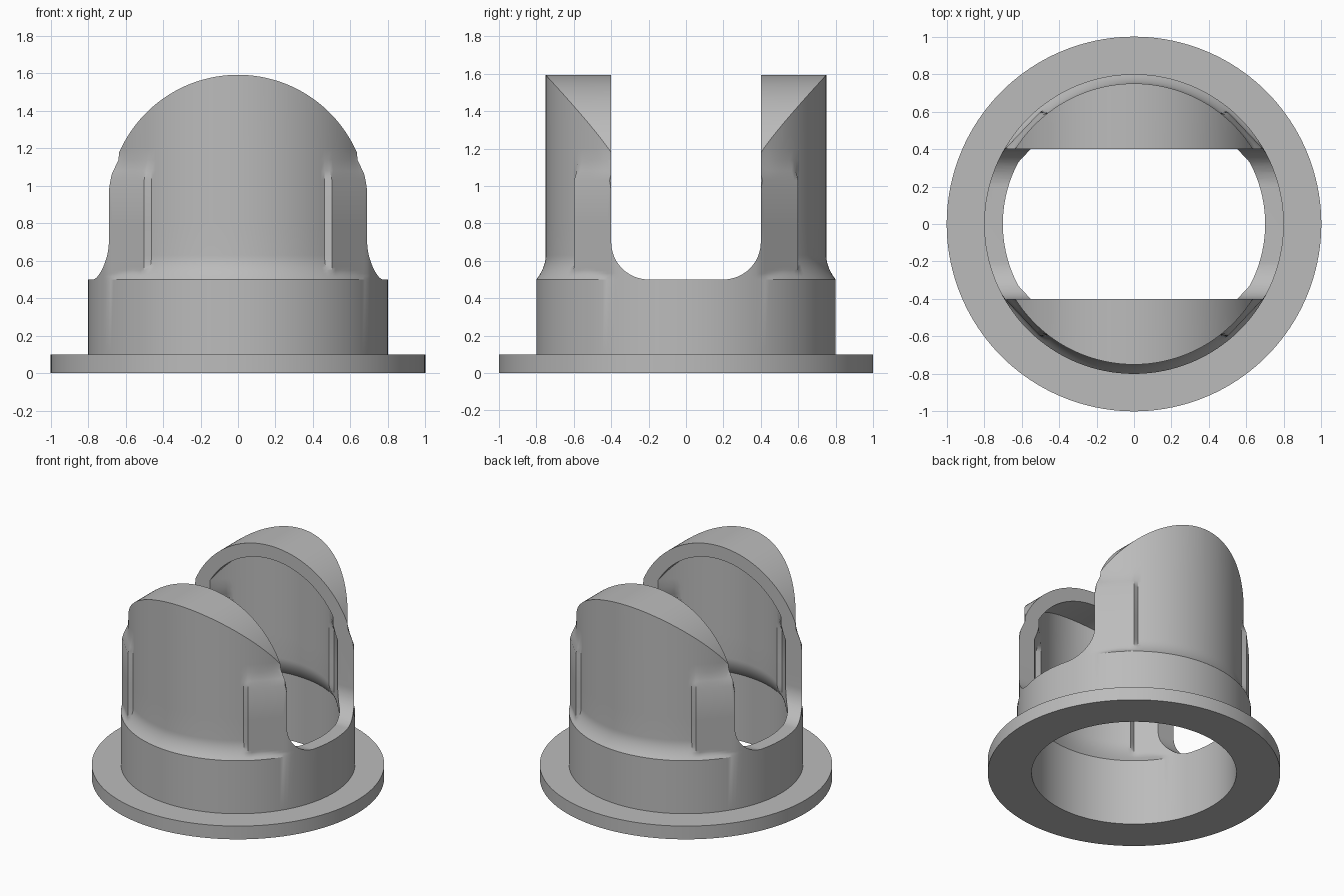
import bpy
import bmesh
from math import sin, cos, pi, radians

cube = bpy.data.objects.get("Cube")
if cube:
    bpy.data.objects.remove(cube, do_unlink=True)

SEGMENTS = 180
WALL = 0.1            # wall thickness
SHOULDER = 0.5        # height where the collar ends
SPRING = 0.9          # height where the arch begins

grey = bpy.data.materials.new("plain_grey")
grey.use_nodes = True
grey.diffuse_color = (0.5, 0.5, 0.5, 1)
grey.node_tree.nodes["Principled BSDF"].inputs["Base Color"].default_value = (0.5, 0.5, 0.5, 1)


def make_object(name, bm):
    bmesh.ops.recalc_face_normals(bm, faces=bm.faces)
    mesh = bpy.data.meshes.new(name)
    bm.to_mesh(mesh)
    bm.free()
    mesh.materials.append(grey)
    obj = bpy.data.objects.new(name, mesh)
    bpy.context.collection.objects.link(obj)
    return obj


def wall_radius(angle, z, inset):
    """Round wall with a filleted foot, thickened by flat-sided corner ribs."""
    t = min(max((z - SHOULDER) / 0.13, 0), 1)
    base = 0.75 + 0.05 * (1 - t) ** 2 - inset
    u, v = abs(cos(angle)), abs(sin(angle))
    rib = 0
    if v <= sin(radians(50.1)):
        rib = min(0.8 - inset, (0.775 - inset) / (0.725 * u + 0.688 * v))
        rib *= 1 - 0.075 * min(max((z - 1.03) / 0.17, 0), 1)
    return max(base, rib)


def wall_solid(name, inset, foot):
    """Stack rings: foot rings first, then the shaped wall."""
    bm = bmesh.new()
    levels = [SHOULDER + 0.13 * i / 8 for i in range(1, 9)]
    levels += [0.8, 1.03, 1.08, 1.14, 1.2, 1.7]
    rings = []
    for z, r in foot + [(z, None) for z in levels]:
        ring = []
        for i in range(SEGMENTS):
            a = 2 * pi * i / SEGMENTS
            rad = r or wall_radius(a, z, inset)
            ring.append(bm.verts.new((rad * cos(a), rad * sin(a), z)))
        rings.append(ring)
    for low, high in zip(rings, rings[1:]):
        for i in range(SEGMENTS):
            j = (i + 1) % SEGMENTS
            bm.faces.new((low[i], low[j], high[j], high[i]))
    bm.faces.new(rings[0])
    bm.faces.new(rings[-1])
    return make_object(name, bm)


def prism(name, outline, direction, half):
    """Extrude an outline of (across, z) points along x or y."""
    bm = bmesh.new()

    def place(p, d):
        return (d, p[0], p[1]) if direction == "x" else (p[0], d, p[1])

    face = bm.faces.new([bm.verts.new(place(p, -half)) for p in outline])
    out = bmesh.ops.extrude_face_region(bm, geom=[face])
    for v in out["geom"]:
        if isinstance(v, bmesh.types.BMVert):
            v.co["xy".index(direction)] = half
    return make_object(name, bm)


def arc(cx, cz, r, start, end, steps):
    angles = [radians(start + (end - start) * i / steps) for i in range(steps + 1)]
    return [(cx + r * cos(a), cz + r * sin(a)) for a in angles]


def combine(target, tool, operation):
    mod = target.modifiers.new("cut", "BOOLEAN")
    mod.operation = operation
    mod.solver = "EXACT"
    mod.object = tool
    bpy.context.view_layer.update()
    evaluated = target.evaluated_get(bpy.context.evaluated_depsgraph_get())
    mesh = bpy.data.meshes.new_from_object(evaluated)
    target.modifiers.clear()
    target.data = mesh
    bpy.data.objects.remove(tool, do_unlink=True)


def arch(name, radius):
    outline = [(1.3, -0.5), (1.3, SPRING)] + arc(0, SPRING, radius, 0, 180, 80)
    return prism(name, outline + [(-1.3, SPRING), (-1.3, -0.5)], "y", 1.3)


# Outer shell: flange, collar and arched walls
body = wall_solid("slotted_collar_mount", 0,
                  [(0, 1), (0.1, 1), (0.1, 0.8), (SHOULDER, 0.8)])
combine(body, arch("outer_arch", 0.693), "INTERSECT")

# Hollow: bore and matching arched cavity
cavity = wall_solid("cavity", WALL, [(-0.2, 0.7), (SHOULDER, 0.7)])
combine(cavity, arch("inner_arch", 0.693 - WALL), "INTERSECT")
combine(body, cavity, "DIFFERENCE")

# Round-bottomed slot running side to side
slot = [(0.4, 2), (-0.4, 2)]
slot += arc(-0.2, 0.7, 0.2, 180, 270, 16) + arc(0.2, 0.7, 0.2, 270, 360, 16)
combine(body, prism("slot", slot, "x", 1.3), "DIFFERENCE")

body.data.materials.clear()
body.data.materials.append(grey)
bpy.ops.object.select_all(action="DESELECT")
body.select_set(True)
bpy.context.view_layer.objects.active = body
bpy.ops.object.shade_smooth_by_angle(angle=radians(30))
